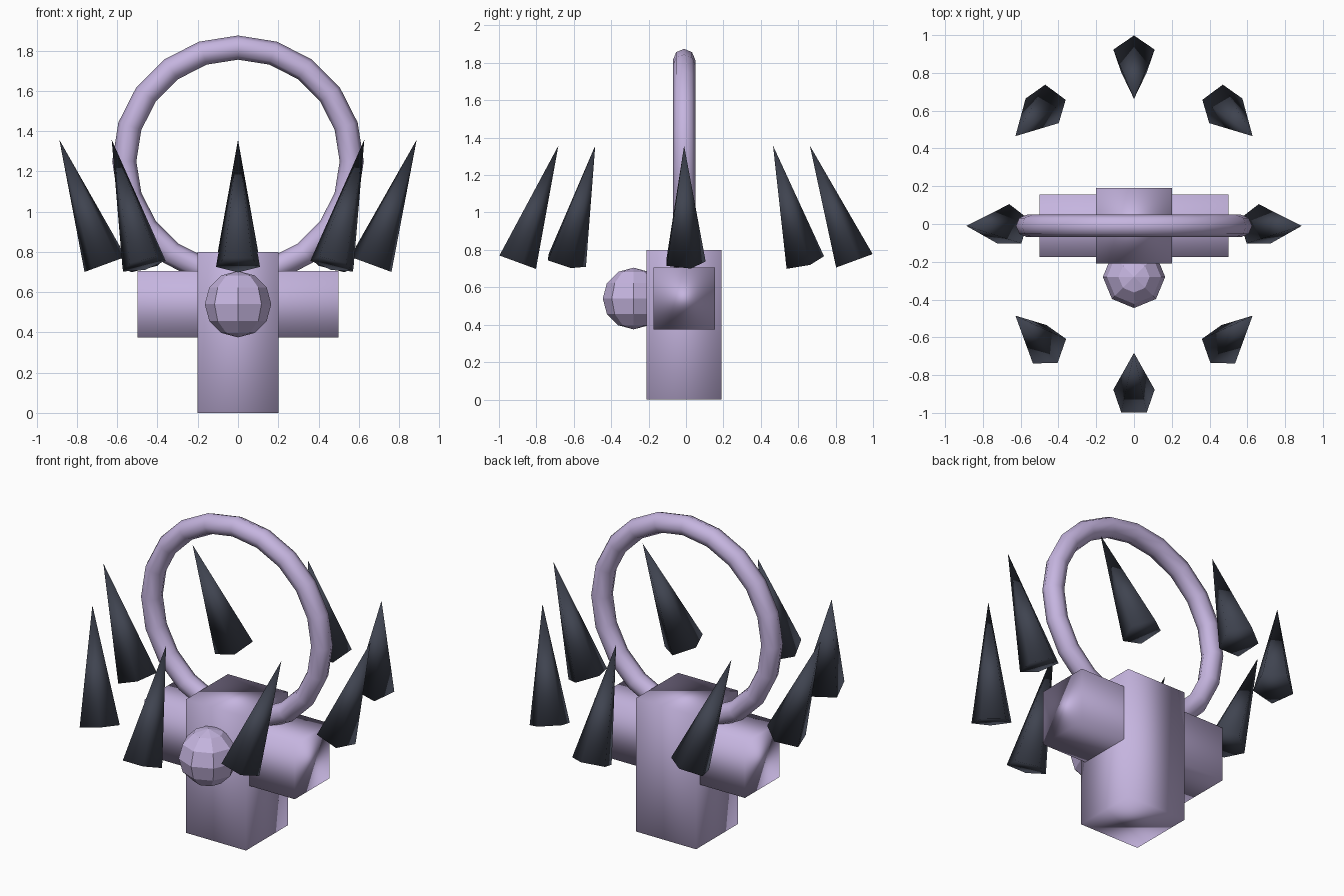
import bpy
from math import sin, cos, pi
from mathutils import Vector

cube = bpy.data.objects.get("Cube")
if cube:
    bpy.data.objects.remove(cube, do_unlink=True)


def make_material(name, rgb):
    mat = bpy.data.materials.new(name)
    mat.use_nodes = True
    colour = (*rgb, 1.0)
    mat.diffuse_color = colour
    mat.node_tree.nodes["Principled BSDF"].inputs["Base Color"].default_value = colour
    return mat


LILAC = make_material("soft lilac", (0.56, 0.46, 0.74))
SLATE = make_material("dark slate", (0.05, 0.057, 0.08))
MID_Y = -0.01  # depth of the body's middle plane


def finish(name, mat, smooth=True):
    obj = bpy.context.object
    obj.name = name
    obj.data.materials.append(mat)
    if smooth:
        bpy.ops.object.shade_smooth()
    else:
        bpy.ops.object.shade_flat()
    return obj


def box(name, size, z):
    bpy.ops.mesh.primitive_cube_add(size=1, location=(0, MID_Y, z))
    obj = finish(name, LILAC)
    obj.scale = size


# Upright body with a crossbar through it
box("body", (0.4, 0.4, 0.8), 0.4)
box("crossbar", (1.0, 0.33, 0.33), 0.54)

# Faceted knob on the front
bpy.ops.mesh.primitive_uv_sphere_add(segments=8, ring_count=6, radius=0.165,
                                     location=(0, -0.28, 0.54))
finish("front_knob", LILAC, smooth=False)

# Upright hoop sunk into the top of the body
bpy.ops.mesh.primitive_torus_add(major_segments=20, minor_segments=8,
                                 major_radius=0.565, minor_radius=0.06,
                                 location=(0, MID_Y, 1.25), rotation=(pi / 2, 0, 0))
finish("hoop", LILAC)

# Oval of floating spikes: the side ones lean out, the front and back ones lean in
LENGTH = 0.66
for i in range(8):
    a = i * pi / 4
    base = Vector((0.66 * cos(a), MID_Y + 0.9 * sin(a), 0.738))
    lean = Vector((0.228 * cos(a), -0.228 * sin(a), 0.62)).normalized()
    bpy.ops.mesh.primitive_cone_add(vertices=5, radius1=0.115, radius2=0, depth=LENGTH,
                                    location=base + lean * LENGTH / 2)
    spike = finish(f"spike_{i + 1}", SLATE)
    spike.rotation_euler = Vector((0, 0, 1)).rotation_difference(lean).to_euler()
